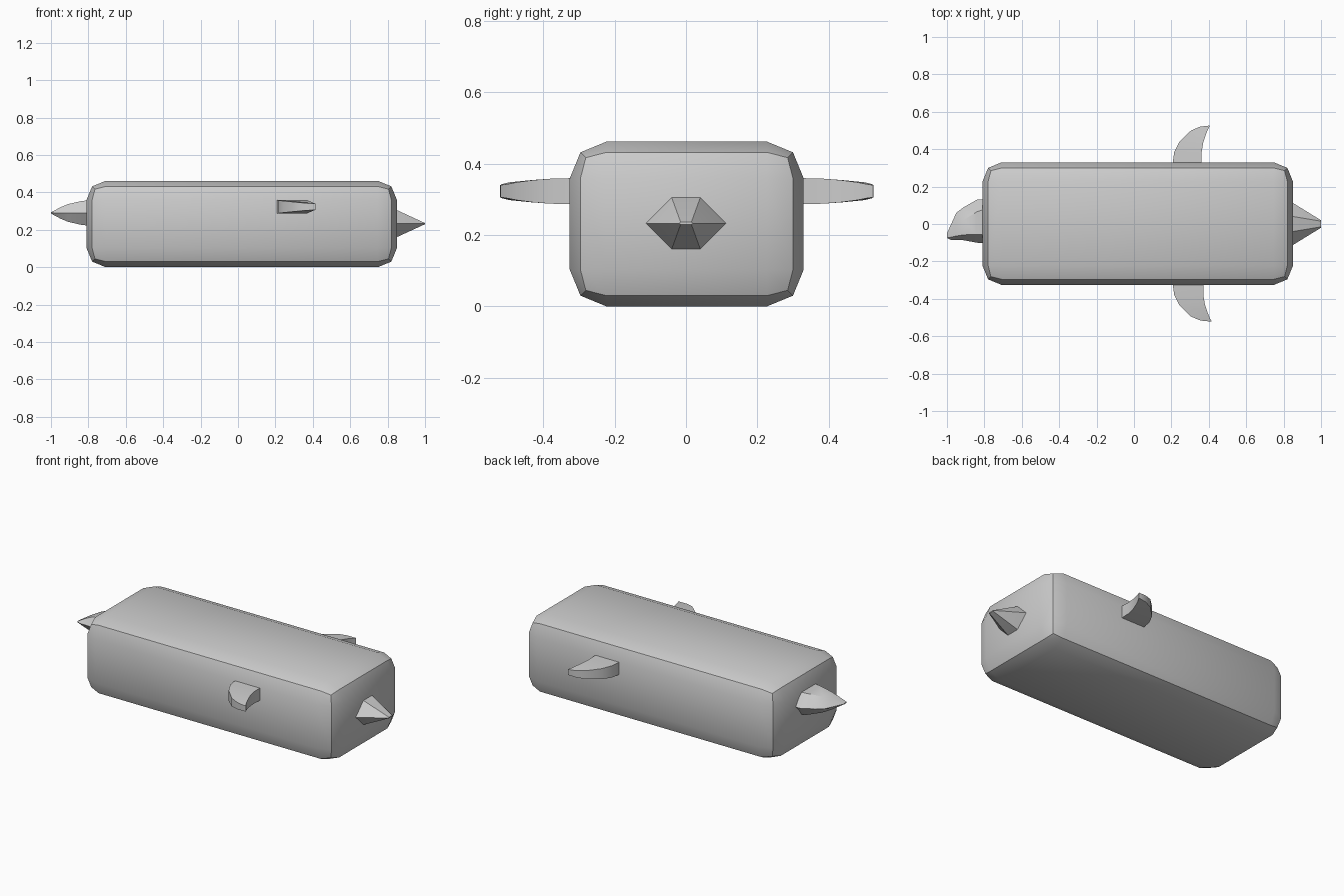
import bpy, bmesh, math

if "Cube" in bpy.data.objects:
    bpy.data.objects.remove(bpy.data.objects["Cube"])


def finish(name, bm, angle):
    bmesh.ops.recalc_face_normals(bm, faces=bm.faces)
    me = bpy.data.meshes.new(name)
    bm.to_mesh(me)
    bm.free()
    ob = bpy.data.objects.new(name, me)
    bpy.context.collection.objects.link(ob)
    bpy.ops.object.select_all(action='DESELECT')
    ob.select_set(True)
    bpy.context.view_layer.objects.active = ob
    bpy.ops.object.shade_smooth_by_angle(angle=math.radians(angle))
    return ob


def loft(name, rings, angle=35):
    bm = bmesh.new()
    rows = [[bm.verts.new(p) for p in ring] for ring in rings]
    n = len(rows[0])
    for a, b in zip(rows, rows[1:]):
        for i in range(n):
            j = (i + 1) % n
            bm.faces.new((a[i], a[j], b[j], b[i]))
    bm.faces.new(rows[0])
    bm.faces.new(rows[-1])
    bmesh.ops.remove_doubles(bm, verts=bm.verts, dist=0.0005)
    return finish(name, bm, angle)


def hexagon(x, y0, y1, r0, r1, z, h):
    """Six-sided section: side points y0/y1, flat ridges r0..r1 at z +- h."""
    return [(x, y0, z), (x, r0, z + h), (x, r1, z + h),
            (x, y1, z), (x, r1, z - h), (x, r0, z - h)]


# Body: box with softly bulging sides, pulled in at edges and corners
HALF, CENTRE = (0.83, 0.328, 0.231), (0.02, 0.002, 0.231)
PULL = {1: 0.0, 2: 0.03, 3: 0.045}
bm = bmesh.new()
bmesh.ops.create_cube(bm, size=2)
bmesh.ops.subdivide_edges(bm, edges=bm.edges, cuts=2, use_grid_fill=True)
for v in bm.verts:
    outer = [abs(c) > 0.9 for c in v.co]
    pull = PULL[sum(outer)]
    v.co = [CENTRE[i] + math.copysign(HALF[i] - (pull if outer[i] else 0.103), v.co[i])
            for i in range(3)]
finish("body", bm, 35)

# Beak at the right end
loft("beak", [hexagon(0.82, -0.125, 0.125, -0.045, 0.045, 0.233, 0.083),
              hexagon(0.85, -0.112, 0.112, -0.04, 0.04, 0.233, 0.072),
              hexagon(1.0, -0.02, 0.02, -0.015, 0.015, 0.233, 0.003)])

# Tail, swept to one side
tail = hexagon(-1.0, -0.085, -0.05, -0.075, -0.055, 0.29, 0.003)
tail[0] = (-0.98, -0.085, 0.29)
loft("tail", [hexagon(-0.78, -0.105, 0.13, -0.055, 0.085, 0.29, 0.07),
              hexagon(-0.84, -0.1, 0.13, -0.055, 0.065, 0.29, 0.063),
              hexagon(-0.91, -0.087, 0.09, -0.058, 0.022, 0.29, 0.047),
              hexagon(-0.95, -0.085, 0.06, -0.064, -0.01, 0.29, 0.03),
              tail])

# Side fins: (leading x, leading y, trailing x, trailing y, half thickness)
FIN = [(0.205, 0.31, 0.362, 0.31, 0.037), (0.215, 0.385, 0.362, 0.385, 0.035),
       (0.243, 0.44, 0.37, 0.435, 0.031), (0.305, 0.50, 0.385, 0.48, 0.025),
       (0.355, 0.521, 0.395, 0.505, 0.02), (0.402, 0.526, 0.406, 0.525, 0.017)]
for name, side, dx, dy in (("back_fin", 1, 0, 0), ("front_fin", -1, 0.009, -0.005)):
    loft(name, [[(lx, side * (ly + dy), 0.323 + t), (tx + dx, side * (ty + dy), 0.323 + t),
                 (tx + dx, side * (ty + dy), 0.323 - t), (lx, side * (ly + dy), 0.323 - t)]
                for lx, ly, tx, ty, t in FIN])
